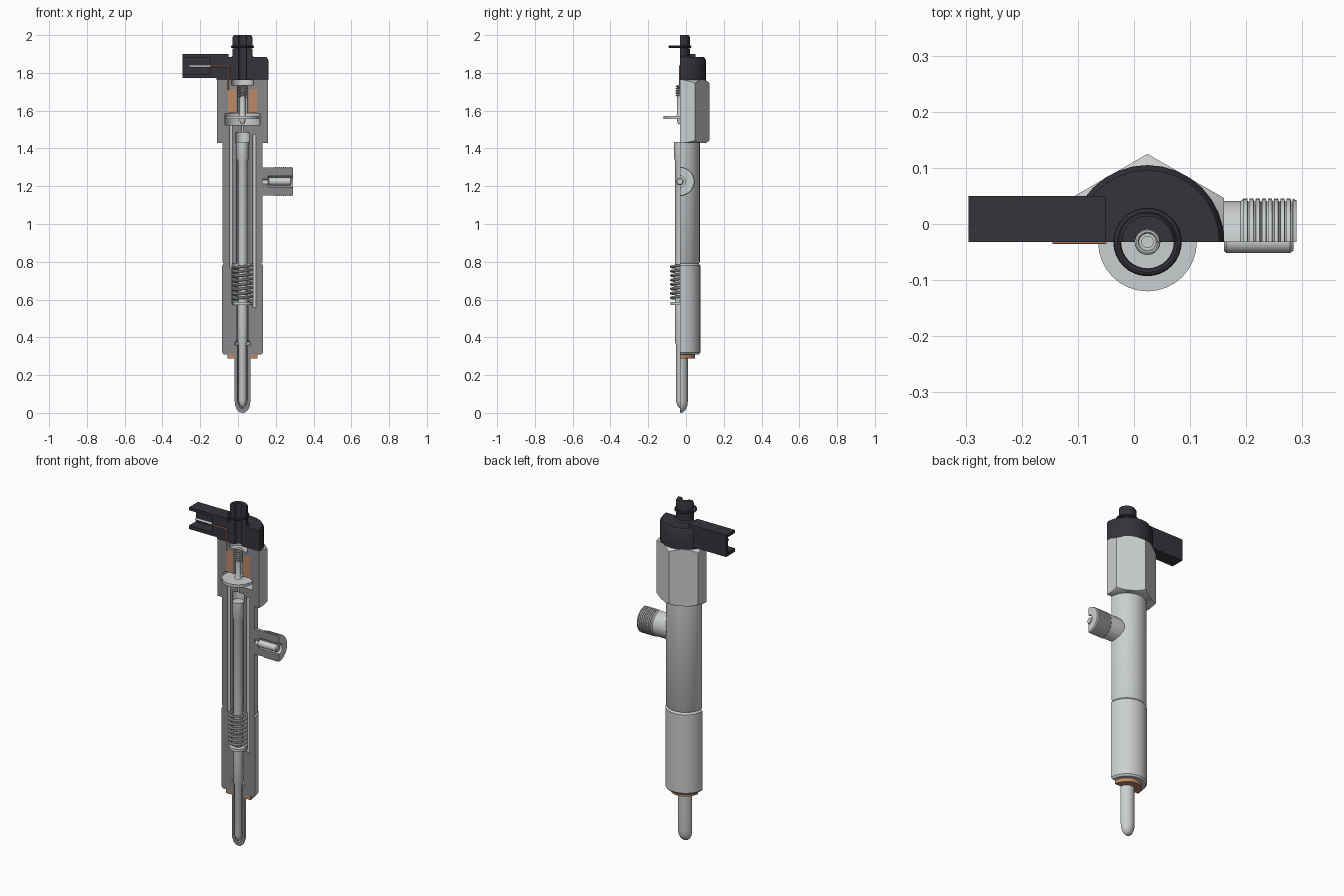
import bpy, bmesh, math
from mathutils import Vector, Matrix

if "Cube" in bpy.data.objects:
    bpy.data.objects.remove(bpy.data.objects["Cube"])

AX, CUT = 0.024, -0.032          # main axis x, and y of the section plane
AXIS = Matrix.Translation((AX, CUT, 0))


def material(name, rgb):
    m = bpy.data.materials.new(name)
    m.use_nodes = True
    m.diffuse_color = (*rgb, 1)
    bsdf = m.node_tree.nodes["Principled BSDF"]
    bsdf.inputs["Base Color"].default_value = (*rgb, 1)
    return m


STEEL = material("light steel", (0.60, 0.62, 0.63))
SECTION = material("sectioned steel", (0.25, 0.25, 0.26))
COPPER = material("copper", (0.52, 0.25, 0.13))
PLASTIC = material("black plastic", (0.035, 0.033, 0.042))
parts = []


def add(name, bm, mat, matrix=None):
    if matrix:
        bm.transform(matrix)
    bmesh.ops.recalc_face_normals(bm, faces=bm.faces)
    mesh = bpy.data.meshes.new(name)
    bm.to_mesh(mesh)
    bm.free()
    ob = bpy.data.objects.new(name, mesh)
    bpy.context.collection.objects.link(ob)
    mesh.materials.append(mat)
    parts.append(ob)
    return ob


def lathe(name, profile, mat, half=False, matrix=AXIS, seg=32):
    """Revolve a closed (radius, height) outline fully, or as a capped half."""
    bm = bmesh.new()
    steps = seg // 2 + 1 if half else seg
    rings = []
    for i in range(steps):
        a = 2 * math.pi * i / seg
        rings.append([bm.verts.new((r * math.cos(a), r * math.sin(a), z)) for r, z in profile])
    n = len(profile)
    for i in range(steps - 1 if half else steps):
        p, q = rings[i], rings[(i + 1) % steps]
        for k in range(n):
            j = (k + 1) % n
            if profile[k][0] or profile[j][0]:
                bm.faces.new((p[k], p[j], q[j], q[k]))
    if half:
        bm.faces.new(rings[0])
        bm.faces.new(rings[-1])
    bmesh.ops.remove_doubles(bm, verts=bm.verts, dist=1e-5)
    bmesh.ops.dissolve_degenerate(bm, edges=bm.edges, dist=1e-6)
    return add(name, bm, mat, matrix)


def tube(name, r0, r1, z0, z1, mat, half=True):
    return lathe(name, [(r0, z0), (r1, z0), (r1, z1), (r0, z1)], mat, half)


def rod(name, a, b, r, mat, y=CUT):
    """Round bar between two (x, z) points."""
    a, b = Vector((a[0], y, a[1])), Vector((b[0], y, b[1]))
    bm = bmesh.new()
    bmesh.ops.create_cone(bm, cap_ends=True, segments=16, radius1=r, radius2=r, depth=(b - a).length)
    turn = (b - a).to_track_quat('Z', 'Y').to_matrix().to_4x4()
    return add(name, bm, mat, Matrix.Translation((a + b) / 2) @ turn)


def box(name, x, y, z, mat):
    bm = bmesh.new()
    bmesh.ops.create_cube(bm, size=1)
    size = Matrix.Diagonal((x[1] - x[0], y[1] - y[0], z[1] - z[0], 1))
    centre = Matrix.Translation((sum(x) / 2, sum(y) / 2, sum(z) / 2))
    return add(name, bm, mat, centre @ size)


def bake(ob):
    dg = bpy.context.evaluated_depsgraph_get()
    mesh = bpy.data.meshes.new_from_object(ob.evaluated_get(dg))
    ob.modifiers.clear()
    ob.data = mesh


def carve(ob, cutters, op='DIFFERENCE'):
    for c in cutters:
        m = ob.modifiers.new("carve", 'BOOLEAN')
        m.operation, m.solver, m.object = op, 'EXACT', c
    bake(ob)


def paint_section(ob):
    """Darken the faces lying on the section plane."""
    ob.data.materials.clear()
    ob.data.materials.append(STEEL)
    ob.data.materials.append(SECTION)
    for f in ob.data.polygons:
        f.material_index = int(abs(f.center.y - CUT) < 1e-4 and f.normal.y < -0.9)


def spring(name, radius, wire, z0, z1, turns):
    cu = bpy.data.curves.new(name, 'CURVE')
    cu.dimensions, cu.bevel_depth, cu.bevel_resolution = '3D', wire, 2
    cu.use_fill_caps = True
    sp = cu.splines.new('POLY')
    n = turns * 20
    sp.points.add(n)
    for i, p in enumerate(sp.points):
        a = 2 * math.pi * i / 20
        p.co = (AX + radius * math.cos(a), CUT + radius * math.sin(a), z0 + (z1 - z0) * i / n, 1)
    tmp = bpy.data.objects.new(name + "_path", cu)
    bpy.context.collection.objects.link(tmp)
    mesh = bpy.data.meshes.new_from_object(tmp.evaluated_get(bpy.context.evaluated_depsgraph_get()))
    bpy.data.objects.remove(tmp)
    mesh.materials.clear()
    mesh.materials.append(STEEL)
    ob = bpy.data.objects.new(name, mesh)
    bpy.context.collection.objects.link(ob)
    parts.append(ob)


# Sectioned steel housings
nozzle = lathe("nozzle", [(0, 0), (0.016, 0.003), (0.03, 0.016), (0.039, 0.038), (0.042, 0.065),
                          (0.042, 0.36), (0.027, 0.36), (0.027, 0.06), (0.012, 0.025), (0, 0.02)], STEEL, True)
sleeve = lathe("lower_sleeve", [(0.042, 0.31), (0.1, 0.31), (0.108, 0.32), (0.108, 0.78), (0.1, 0.79),
                                (0.056, 0.79), (0.056, 0.575), (0.03, 0.575), (0.03, 0.385),
                                (0.04, 0.375), (0.042, 0.36)], STEEL, True)
holder = lathe("holder_body", [(0.033, 0.79), (0.1, 0.79), (0.105, 0.798), (0.105, 1.43), (0.033, 1.43)], STEEL, True)
nut = lathe("hex_nut", [(0.036, 1.43), (0.138, 1.43), (0.158, 1.443), (0.158, 1.745), (0.136, 1.762),
                        (0.058, 1.762), (0.058, 1.735), (0.027, 1.735), (0.027, 1.714), (0.076, 1.714),
                        (0.076, 1.585), (0.092, 1.585), (0.092, 1.524), (0.006, 1.524),
                        (0.006, 1.485), (0.036, 1.485)], STEEL, True, seg=64)
core = tube("coil_core", 0.027, 0.034, 1.585, 1.714, STEEL)

# Threaded inlet port lying along x
thread = []
for i in range(8):
    x = 0.195 + i * 0.011
    thread += [(0.077, x), (0.077, x + 0.007), (0.072, x + 0.008), (0.072, x + 0.0105)]
SIDE = Matrix.Translation((0, CUT, 1.225)) @ Matrix.Rotation(math.pi / 2, 4, 'Y')
port = lathe("inlet_port", [(0.012, 0.1), (0.073, 0.1), (0.073, 0.19)] + thread +
             [(0.077, 0.283), (0.074, 0.29), (0.03, 0.29), (0.03, 0.158), (0.012, 0.158)], STEEL, True, SIDE)

# Cutters: hexagon and drilled passages
hexa = lathe("hex_cutter", [(0, 1.4), (0.157, 1.4), (0.157, 1.8), (0, 1.8)], STEEL, False,
             AXIS @ Matrix.Rotation(math.pi / 6, 4, 'Z'), 6)
drills = [rod("drill", a, b, r, STEEL) for a, b, r in (
    ((-0.037, 0.77), (-0.037, 1.54), 0.009),
    ((0.086, 0.56), (0.086, 1.472), 0.01),
    ((0.086, 0.565), (0.058, 0.36), 0.009),
    ((0.03, 1.465), (0.094, 1.465), 0.008),
    ((0.08, 1.225), (0.16, 1.225), 0.012))]
carve(nut, [hexa], 'INTERSECT')
carve(nut, drills[:2] + drills[3:4])
carve(holder, drills[:2] + drills[4:])
carve(sleeve, drills[:3])
for c in [hexa] + drills:
    parts.remove(c)
    bpy.data.objects.remove(c)
for ob in (nozzle, sleeve, holder, nut, core, port):
    paint_section(ob)

# Needle, push rod and springs
lathe("needle", [(0, 0.025), (0.014, 0.04), (0.021, 0.065), (0.021, 0.36), (0.026, 0.375),
                 (0.026, 0.575), (0, 0.575)], STEEL)
tube("spring_seat", 0, 0.05, 0.572, 0.588, STEEL, False)
lathe("push_rod", [(0, 0.588), (0.025, 0.588), (0.025, 1.33), (0.031, 1.345), (0.031, 1.435), (0, 1.435)], STEEL)
spring("main_spring", 0.046, 0.007, 0.592, 0.78, 8)
spring("valve_spring", 0.019, 0.004, 1.672, 1.732, 5)

# Solenoid valve and coil
lathe("armature", [(0, 1.527), (0.01, 1.53), (0.014, 1.54), (0.016, 1.555), (0.088, 1.555), (0.088, 1.571),
                   (0.02, 1.571), (0.015, 1.58), (0.015, 1.672), (0.011, 1.672), (0.011, 1.7), (0, 1.7)], STEEL)
tube("coil", 0.034, 0.076, 1.587, 1.714, COPPER)
tube("sealing_washer", 0.042, 0.08, 0.288, 0.31, COPPER)

# Inlet filter bar
lathe("inlet_filter", [(0, 0.16), (0.016, 0.16), (0.02, 0.165), (0.02, 0.278), (0.015, 0.284), (0, 0.284)],
      STEEL, False, SIDE, 20)

# Plastic head with return spigot, seal ring and plug connector
lathe("head_cap", [(0.022, 1.762), (0.137, 1.762), (0.137, 1.868), (0.128, 1.883), (0.061, 1.883),
                   (0.052, 1.89), (0.052, 1.93), (0.046, 1.93), (0.046, 1.946), (0.052, 1.946),
                   (0.052, 1.99), (0.046, 2.0), (0.022, 2.0)], PLASTIC, True)
lathe("seal_ring", [(0.054 + 0.007 * math.cos(k * math.pi / 4), 1.938 + 0.007 * math.sin(k * math.pi / 4))
                    for k in range(8)], PLASTIC)
plug = box("plug_connector", (-0.295, -0.05), (CUT, 0.05), (1.772, 1.9), PLASTIC)
socket = box("socket_cutter", (-0.4, -0.145), (-0.1, 0.03), (1.793, 1.882), PLASTIC)
carve(plug, [socket])
parts.remove(socket)
bpy.data.objects.remove(socket)
rod("contact_pin", (-0.26, 1.836), (-0.14, 1.836), 0.007, STEEL, CUT + 0.012)
rod("lead_wire_across", (-0.145, 1.836), (-0.052, 1.836), 0.004, COPPER)
rod("lead_wire_down", (-0.052, 1.839), (-0.052, 1.71), 0.004, COPPER)

# Smooth round surfaces, keeping edges sharp
for ob in bpy.context.view_layer.objects:
    ob.select_set(ob in parts)
bpy.context.view_layer.objects.active = parts[0]
bpy.ops.object.shade_smooth_by_angle(angle=math.radians(35))
